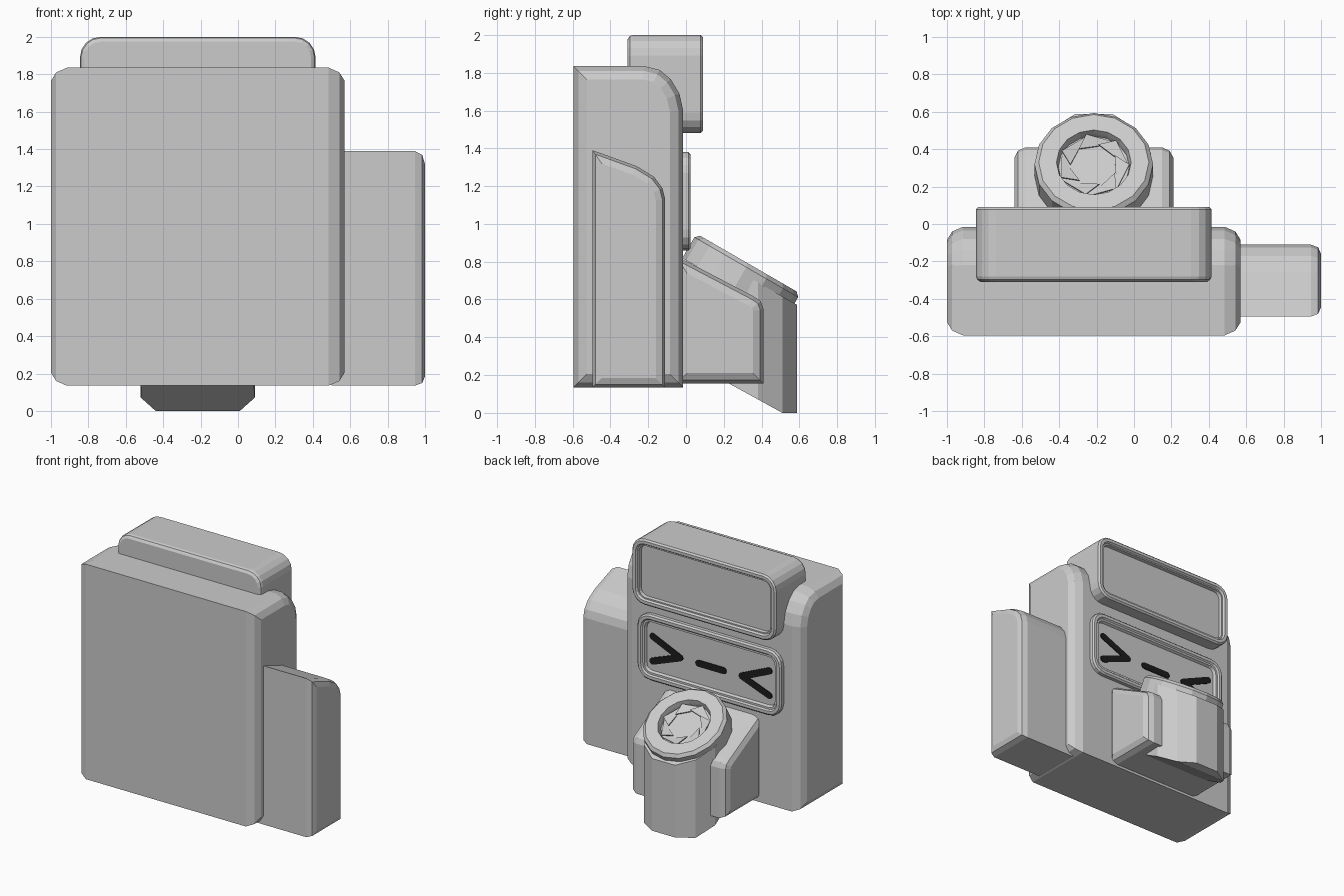
import bpy, bmesh, math
from mathutils import Matrix, Vector

if "Cube" in bpy.data.objects:
    bpy.data.objects.remove(bpy.data.objects["Cube"])

CX = -0.215  # centre line of the main body


def material(name, v):
    m = bpy.data.materials.new(name)
    m.diffuse_color = (v, v, v, 1)
    m.use_nodes = True
    m.node_tree.nodes["Principled BSDF"].inputs["Base Color"].default_value = m.diffuse_color
    return m


GREY = material("plain_grey", 0.6)
BLACK = material("soft_black", 0.012)


def finish(name, bm, mat):
    bmesh.ops.recalc_face_normals(bm, faces=bm.faces)
    me = bpy.data.meshes.new(name)
    bm.to_mesh(me)
    bm.free()
    me.materials.append(mat)
    ob = bpy.data.objects.new(name, me)
    bpy.context.collection.objects.link(ob)
    return ob


def inset(pts, d):
    """Move every side of a counter-clockwise convex outline inwards by d."""
    out = []
    n = len(pts)
    for i in range(n):
        p, c, q = (Vector(pts[j % n]) for j in (i - 1, i, i + 1))
        e1, e2 = (c - p).normalized(), (q - c).normalized()
        n1, n2 = Vector((-e1.y, e1.x)), Vector((-e2.y, e2.x))
        out.append(c + (n1 + n2) * d / (1 + n1.dot(n2)))
    return out


def prism(name, pts, rings, axis, mat=GREY):
    """Loft an outline through (position, inset) rings along an axis."""
    place = {"x": lambda a, b, t: (t, a, b),
             "y": lambda a, b, t: (a, t, b),
             "z": lambda a, b, t: (a, b, t)}[axis]
    bm = bmesh.new()
    loops = [[bm.verts.new(place(p[0], p[1], t)) for p in inset(pts, d)]
             for t, d in rings]
    n = len(pts)
    for r, s in zip(loops, loops[1:]):
        for i in range(n):
            j = (i + 1) % n
            bm.faces.new((r[i], r[j], s[j], s[i]))
    bm.faces.new(loops[0])
    bm.faces.new(loops[-1])
    return finish(name, bm, mat)


def rounded_rect(cx, cz, w, h, r, seg=4):
    pts = []
    for k, (sx, sz) in enumerate(((1, 1), (-1, 1), (-1, -1), (1, -1))):
        for i in range(seg + 1):
            a = math.pi / 2 * (k + i / seg)
            pts.append((cx + sx * (w / 2 - r) + r * math.cos(a),
                        cz + sz * (h / 2 - r) + r * math.sin(a)))
    return pts


def both_ends(half, steps):
    """Matching bevel rings on the left and right ends."""
    left = [(CX - half + t, d) for t, d in steps]
    return left + [(2 * CX - t, d) for t, d in reversed(left)]


# Main body with rounded upper back edge
body = [(-0.595, 0.135), (-0.015, 0.135), (-0.015, 1.60), (-0.035, 1.69),
        (-0.08, 1.765), (-0.14, 1.815), (-0.22, 1.835), (-0.595, 1.835)]
prism("main_body", body,
      both_ends(0.785, [(0, 0.07), (0.028, 0.025), (0.085, 0)]), "x")

# Side compartment
side = [(-0.495, 0.135), (-0.11, 0.135), (-0.11, 1.13), (-0.125, 1.19),
        (-0.17, 1.25), (-0.26, 1.305), (-0.495, 1.39)]
prism("side_compartment", side,
      [(0.50, 0), (0.945, 0), (0.985, 0.015), (1.0, 0.05)], "x")

# Top display housing with recessed panel
prism("top_display", rounded_rect(CX, 1.74, 1.26, 0.52, 0.11),
      [(-0.31, 0.025), (-0.297, 0.006), (-0.28, 0), (0.078, 0), (0.09, 0.012),
       (0.09, 0.035), (0.075, 0.045), (0.075, 0.055), (0.05, 0.06)], "y")

# Face screen with recessed panel
prism("face_screen", rounded_rect(CX, 1.12, 1.26, 0.52, 0.11),
      [(-0.05, 0), (0.012, 0), (0.024, 0.012), (0.024, 0.035),
       (0.012, 0.045), (0.012, 0.06), (-0.008, 0.07)], "y")


# Squinting eyes and mouth
def stroke(name, p, q, r=0.026):
    p, q = Vector(p), Vector(q)
    a0 = math.atan2(q.y - p.y, q.x - p.x)
    pts = []
    for c, start in ((q, a0 - math.pi / 2), (p, a0 + math.pi / 2)):
        for i in range(7):
            a = start + math.pi * i / 6
            pts.append((c.x + r * math.cos(a), c.y + r * math.sin(a)))
    prism(name, pts, [(-0.009, 0), (-0.001, 0)], "y", BLACK)


for s, label in ((1, "right"), (-1, "left")):
    tip = (CX + s * 0.27, 1.095)
    stroke(label + "_eye_upper", (CX + s * 0.51, 1.20), tip)
    stroke(label + "_eye_lower", (CX + s * 0.51, 1.005), tip)
stroke("mouth", (CX - 0.11, 1.095), (CX + 0.11, 1.095))

# Sloped lens mount block
block = [(-0.05, 0.155), (0.41, 0.155), (0.41, 0.55), (0.395, 0.59),
         (0.36, 0.615), (-0.05, 0.83)]
prism("lens_mount", block,
      both_ends(0.425, [(0, 0.055), (0.02, 0.018), (0.06, 0)]), "x")

# Upright column below the lens, with slanted top and underside
half = [(0.1, 0.588), (0.225, 0.51), (0.305, 0.38), (0.30, 0.25), (0.2, 0.1)]
bm = bmesh.new()
for x, y in half:
    for s in (-1, 1):
        top = 0.79 - 0.577 * (y - 0.33) - 0.07
        low = max(0.0, (0.51 - y) * 0.55)
        for z in (top, low):
            bm.verts.new((CX + s * x, y, z))
bmesh.ops.convex_hull(bm, input=bm.verts)
bmesh.ops.dissolve_limit(bm, angle_limit=0.01, verts=bm.verts, edges=bm.edges)
finish("lens_column", bm, GREY)

# Tilted lens barrel with a recess
tilt = Matrix.Translation((CX, 0.33, 0.79)) @ Matrix.Rotation(-math.pi / 6, 4, "X")
circle = [(0.317 * math.cos(math.tau * i / 16), 0.317 * math.sin(math.tau * i / 16))
          for i in range(16)]
lens = prism("lens_barrel", circle,
             [(-0.15, 0), (-0.022, 0), (0, 0.022), (0, 0.115),
              (-0.03, 0.122), (-0.05, 0.125)], "z")
lens.data.transform(tilt)

# Overlapping iris blades inside the lens
bm = bmesh.new()
for k in range(7):
    a = math.tau * k / 7
    corners = [(0.19, 0, -0.045), (0.19, 51, -0.02),
               (0.125, 78, -0.02), (0.13, 27, -0.045)]
    rows = [[bm.verts.new((r * math.cos(a + math.radians(d)),
                           r * math.sin(a + math.radians(d)), z - drop))
             for r, d, z in corners] for drop in (0, 0.008)]
    bm.faces.new(rows[0])
    bm.faces.new(rows[1][::-1])
    for i in range(4):
        j = (i + 1) % 4
        bm.faces.new((rows[0][i], rows[1][i], rows[1][j], rows[0][j]))
iris = finish("iris_blades", bm, GREY)
iris.data.transform(tilt)
